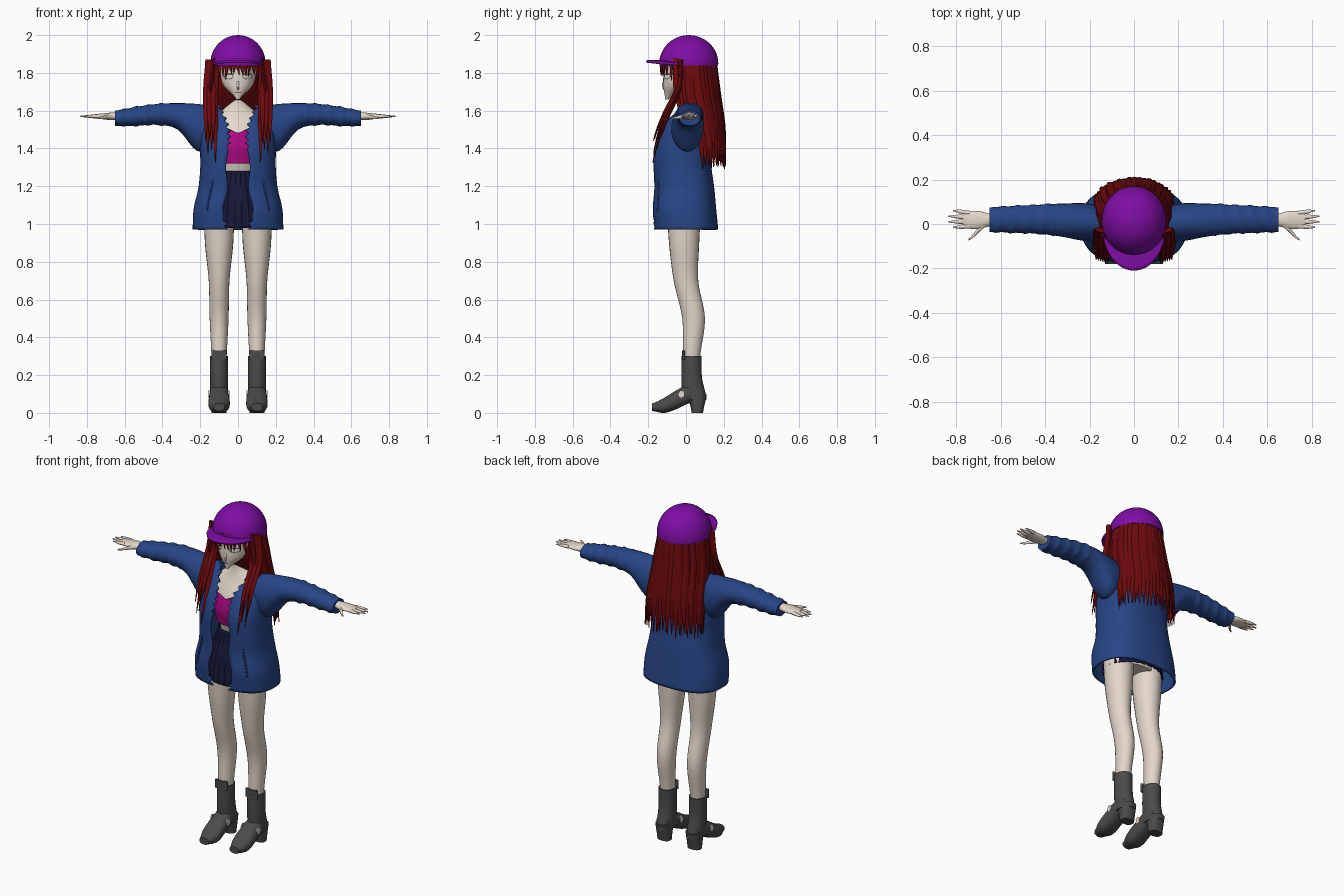
import bpy, bmesh, math, random
from mathutils import Matrix, Vector
from mathutils.bvhtree import BVHTree

random.seed(4)
cube = bpy.data.objects.get("Cube")
if cube:
    bpy.data.objects.remove(cube)


def material(name, red, green, blue):
    m = bpy.data.materials.new(name)
    m.use_nodes = True
    m.diffuse_color = (red, green, blue, 1)
    m.node_tree.nodes["Principled BSDF"].inputs["Base Color"].default_value = (red, green, blue, 1)
    return m


SKIN = material("pale skin", .78, .68, .59)
BLUE = material("denim blue", .02, .06, .24)
RED = material("dark red hair", .15, .003, .004)
PURPLE = material("purple", .21, .004, .37)
MAGENTA = material("magenta", .45, .003, .24)
NAVY = material("navy", .008, .009, .04)
GREY = material("boot grey", .07, .07, .07)
WHITE = material("eye white", .85, .8, .74)
DARK = material("lash dark", .02, .01, .01)


def make(name, bm, mat, mirror=False, thick=0):
    bmesh.ops.recalc_face_normals(bm, faces=bm.faces)
    mesh = bpy.data.meshes.new(name)
    bm.to_mesh(mesh)
    bm.free()
    mesh.materials.append(mat)
    mesh.shade_smooth()
    mesh.set_sharp_from_angle(angle=math.radians(45))
    ob = bpy.data.objects.new(name, mesh)
    bpy.context.scene.collection.objects.link(ob)
    if thick:
        ob.modifiers.new("thickness", 'SOLIDIFY').thickness = thick
    if mirror:
        ob.modifiers.new("mirror", 'MIRROR').use_mirror_merge = False


def channel(keys, t):
    """Smooth value at t through evenly spaced keys; a single number stays constant."""
    if isinstance(keys, (int, float)):
        return keys
    last = len(keys) - 1
    i = min(int(t * last), last - 1)
    f = t * last - i
    before, here, there, after = (keys[max(0, min(last, i + step))] for step in (-1, 0, 1, 2))
    leave, arrive = (there - before) / 2, (after - here) / 2
    rise = there - here
    return here + f * leave + f * f * (3 * rise - 2 * leave - arrive) + f ** 3 * (leave + arrive - 2 * rise)


def tube(bm, along, u=0, v=0, ru=.01, rv=.01, axis='z', rings=24, sides=24,
         power=1, turn=0, gap=None, pleat=0, cap=True):
    """Skin elliptical rings along an axis; centre (u, v) and radii (ru, rv) are channels."""
    loops = []
    for k in range(rings + 1):
        t = k / rings
        place = along[0] + (along[1] - along[0]) * t
        cu, cv, wide, deep = (channel(keys, t) for keys in (u, v, ru, rv))
        start = gap(t, wide, k) if gap else 0
        loop = []
        for i in range(sides):
            angle = start + (2 * math.pi - 2 * start) * i / (sides - 1 if gap else sides)
            s, c = math.sin(angle), -math.cos(angle)
            fold = 1 + pleat * (i % 2)
            du = wide * fold * math.copysign(abs(s) ** power, s)
            dv = deep * fold * math.copysign(abs(c) ** power, c)
            a = cu + du * math.cos(turn) - dv * math.sin(turn)
            b = cv + du * math.sin(turn) + dv * math.cos(turn)
            loop.append(bm.verts.new({'x': (place, a, b), 'y': (a, place, b), 'z': (a, b, place)}[axis]))
        loops.append(loop)
    for low, high in zip(loops, loops[1:]):
        for i in range(sides - 1 if gap else sides):
            j = (i + 1) % sides
            bm.faces.new((low[i], low[j], high[j], high[i]))
    if cap and not gap:
        bm.faces.new(loops[0])
        bm.faces.new(loops[-1])


def part(name, mat, along, mirror=False, thick=0, **shape):
    bm = bmesh.new()
    tube(bm, along, **shape)
    make(name, bm, mat, mirror, thick)


# Legs
part("legs", SKIN, (.1, 1.1), mirror=True, rings=40, u=.1, v=(.03, .03, .04, 0, -.01, -.01),
     ru=(.03, .04, .05, .055, .075, .08), rv=(.03, .045, .06, .065, .08, .09))

# Boots: shaft, front tab, foot and heel
bm = bmesh.new()
tube(bm, (.07, .3), u=.1, v=(.045, .03, .03), ru=.048, rv=(.065, .055, .053))
tube(bm, (.28, .33), u=.1, v=-.013, ru=.04, rv=.008, power=.5, rings=2)
tube(bm, (.08, -.18), axis='y', u=.1, v=(.1, .1, .07, .04, .03), power=.85,
     ru=(.04, .05, .055, .055, .03), rv=(.04, .05, .05, .04, .02))
tube(bm, (.1, 0), u=.1, v=.06, ru=(.045, .04), rv=(.05, .03), power=.8, rings=4)
make("boots", bm, GREY, mirror=True)

# Bare cut-outs on both sides of each boot
bm = bmesh.new()
for x in (.046, .147):
    tube(bm, (x, x + .008), axis='x', u=-.025, v=.1, ru=.016, rv=.02, sides=7, rings=1)
make("boot_cutouts", bm, SKIN, mirror=True)

# Torso with neck
part("torso", SKIN, (1, 1.72), rings=40, v=(0, 0, 0, -.02, -.01, .01, 0),
     ru=(.12, .13, .12, .1, .1, .12, .14, .13, .045, .04),
     rv=(.08, .09, .09, .08, .085, .095, .09, .065, .045, .04))

# Cropped top with a dipped neckline
bm = bmesh.new()
tube(bm, (1.32, 1.49), v=-.02, ru=(.11, .13, .145), rv=(.095, .11, .1), sides=40, cap=False)
for vert in bm.verts:
    if vert.co.z > 1.485:
        vert.co.z += min(abs(vert.co.x), .06) / 2 - .01
make("crop_top", bm, MAGENTA, thick=.004)

# Pleated skirt
part("skirt", NAVY, (.98, 1.28), v=-.01, ru=(.17, .15, .1), rv=(.14, .125, .09),
     sides=56, pleat=.05, cap=False, thick=.004)


# Open jacket, ragged at the collar and hem
def opening(t, wide, ring):
    half = channel((.06, .08, .055, .065, .05, .055, .1), t)
    if t > .65 or t < .1:
        half += .01 if ring % 2 else -.01
    return math.asin(min(half / wide, .95) ** 1.25)


part("jacket_body", BLUE, (.97, 1.63), rings=40, sides=56, power=.8, gap=opening, thick=.01,
     v=(0, -.01, -.01, -.02, -.02, -.01, .02), ru=(.24, .235, .21, .2, .2, .19, .12),
     rv=(.17, .17, .16, .155, .15, .115, .06))
part("pocket_edges", BLUE, (1.07, 1.23), mirror=True, u=(.165, .135), v=(-.15, -.145), ru=.005, rv=.005)

# Sleeves with creased forearms
bm = bmesh.new()
tube(bm, (.1, .65), axis='x', rings=56, u=(0, .02, .02), v=(1.53, 1.51, 1.57, 1.58, 1.57, 1.56),
     ru=(.07, .085, .075, .065, .06, .055), rv=(.09, .125, .07, .055, .05, .04))
for vert in bm.verts:
    x, y, z = vert.co
    if .36 < x < .64:
        crease = .004 * max(0, math.sin(95 * x + 25 * y))
        vert.co.y += math.copysign(crease, y - .02)
        vert.co.z += math.copysign(crease, z - 1.57)
make("sleeves", bm, BLUE, mirror=True)

# Hands: palm, four fingers, thumb
bm = bmesh.new()
tube(bm, (.62, .77), axis='x', u=.018, v=1.57, ru=(.03, .03, .04, .04, .03), rv=(.02, .02, .015, .01))
for i in range(4):
    reach = .835 if i in (1, 2) else .815
    tube(bm, (.74, reach), axis='x', u=(.05 - .02 * i, .06 - .025 * i), v=1.57,
         ru=(.01, .01, .003), rv=(.01, .008, .003), rings=8, sides=10)
tube(bm, (.67, .745), axis='x', u=(0, -.07), v=(1.57, 1.56), ru=(.015, .012, .004),
     rv=(.015, .01, .004), rings=8, sides=10)
make("hands", bm, SKIN, mirror=True)

# Head and nose
bm = bmesh.new()
tube(bm, (1.66, 1.94), v=(-.1, -.045, -.01, 0, .01), ru=(.01, .075, .1, .105, .08),
     rv=(.01, .075, .11, .12, .09), sides=32)
tube(bm, (1.71, 1.77), v=(-.115, -.12, -.11), ru=(.004, .007, .003), rv=.007, rings=8, sides=10)
face = BVHTree.FromBMesh(bm)
make("head", bm, SKIN)


# Facial details laid onto the face surface
def face_patch(name, mat, x, z, wide, tall, lift, mirror=True):
    bm = bmesh.new()
    rings = []
    for size in (.5, 1):
        ring = []
        for i in range(16):
            angle = math.tau * i / 16
            ray = Vector((x + wide * size * math.cos(angle), -1, z + tall * size * math.sin(angle)))
            hit = face.ray_cast(ray, Vector((0, 1, 0)))[0]
            ring.append(bm.verts.new(hit - Vector((0, lift, 0))))
        rings.append(ring)
    inner, outer = rings
    bm.faces.new(inner)
    for i in range(16):
        j = (i + 1) % 16
        bm.faces.new((inner[i], outer[i], outer[j], inner[j]))
    make(name, bm, mat, mirror, thick=.001)


face_patch("eyes", WHITE, x=.05, z=1.78, wide=.024, tall=.013, lift=.002)
face_patch("lashes", DARK, x=.05, z=1.794, wide=.027, tall=.0025, lift=.003)
face_patch("mouth", DARK, x=0, z=1.697, wide=.013, tall=.0015, lift=.001, mirror=False)

# Scalp hair behind the face
part("scalp_hair", RED, (1.55, 1.9), v=(.09, .04, .03), ru=(.1, .12, .12), rv=(.05, .12, .12))

# Back hair: two layers of tapering locks fanned around the head
bm = bmesh.new()
for layer, count in enumerate((25, 20)):
    for i in range(count):
        angle = math.radians(-96 + 192 * i / (count - 1)) + random.uniform(-.02, .02)
        spread = random.uniform(.97, 1.04) - .04 * layer
        s, c = spread * math.sin(angle), spread * math.cos(angle)
        centres, depths = (.015, .03, .08, .1), (.14, .145, .12, .11)
        tube(bm, (1.88, random.uniform(1.29, 1.34) + .02 * layer), turn=-angle, rings=14, sides=8,
             u=[s * r for r in (.13, .155, .17, .18)], v=[m + c * d for m, d in zip(centres, depths)],
             ru=(.016, .018, .019, .002), rv=(.007, .008, .008, .002))
make("back_hair", bm, RED)

# Front locks falling over the chest, and shorter ones beside the face
bm = bmesh.new()
for i in range(6):
    side = .12 + .01 * i
    tube(bm, (1.87, random.uniform(1.32, 1.45)), u=(side - .01, side, side, side), sides=8,
         v=[y + .003 * i for y in (-.04, -.05, -.12, -.175)],
         ru=(.013, .014, .013, .002), rv=(.01, .01, .009, .002))
    y = -.05 + .02 * i
    tube(bm, (1.88, 1.56), u=(.125, .145, .155), v=(y, y, y + .02), ru=(.008, .01, .002),
         rv=(.016, .017, .003), rings=10, sides=8)
make("front_locks", bm, RED, mirror=True)

# Fringe
bm = bmesh.new()
for i in range(11):
    x = -.1 + .02 * i
    y = -.015 - .118 * math.sqrt(1 - (x / .118) ** 2)
    tip = random.uniform(1.77, 1.8) - abs(x) * .15
    tube(bm, (1.88, tip), u=(x, x, x + random.uniform(-.01, .01)), v=y, turn=7 * x,
         ru=(.013, .01, .001), rv=(.006, .006, .002), rings=8, sides=8)
make("fringe", bm, RED)

# Cap crown and button, flat underneath
for name, size, height in (("cap_crown", (.146, .156, .15), 1.85), ("cap_button", (.013, .013, .006), 1.995)):
    bm = bmesh.new()
    bmesh.ops.create_uvsphere(bm, u_segments=40, v_segments=24, radius=1,
                              matrix=Matrix.LocRotScale((0, .015, height), None, size))
    bmesh.ops.bisect_plane(bm, geom=bm.verts[:] + bm.edges[:] + bm.faces[:], clear_inner=True,
                           plane_co=(0, 0, height - .01), plane_no=(0, 0, 1))
    bmesh.ops.holes_fill(bm, edges=[e for e in bm.edges if e.is_boundary])
    make(name, bm, PURPLE)

# Curved cap brim
bm = bmesh.new()
grid = []
for i in range(25):
    angle = math.radians(-84 + 7 * i)
    s, c = math.sin(angle), math.cos(angle)
    grid.append([bm.verts.new((.143 * s, .015 - .145 * c - .02 * j * c ** .6, 1.846 + .022 * c))
                 for j in range(5)])
for left, right in zip(grid, grid[1:]):
    for j in range(4):
        bm.faces.new((left[j], left[j + 1], right[j + 1], right[j]))
make("cap_brim", bm, PURPLE, thick=.014)
